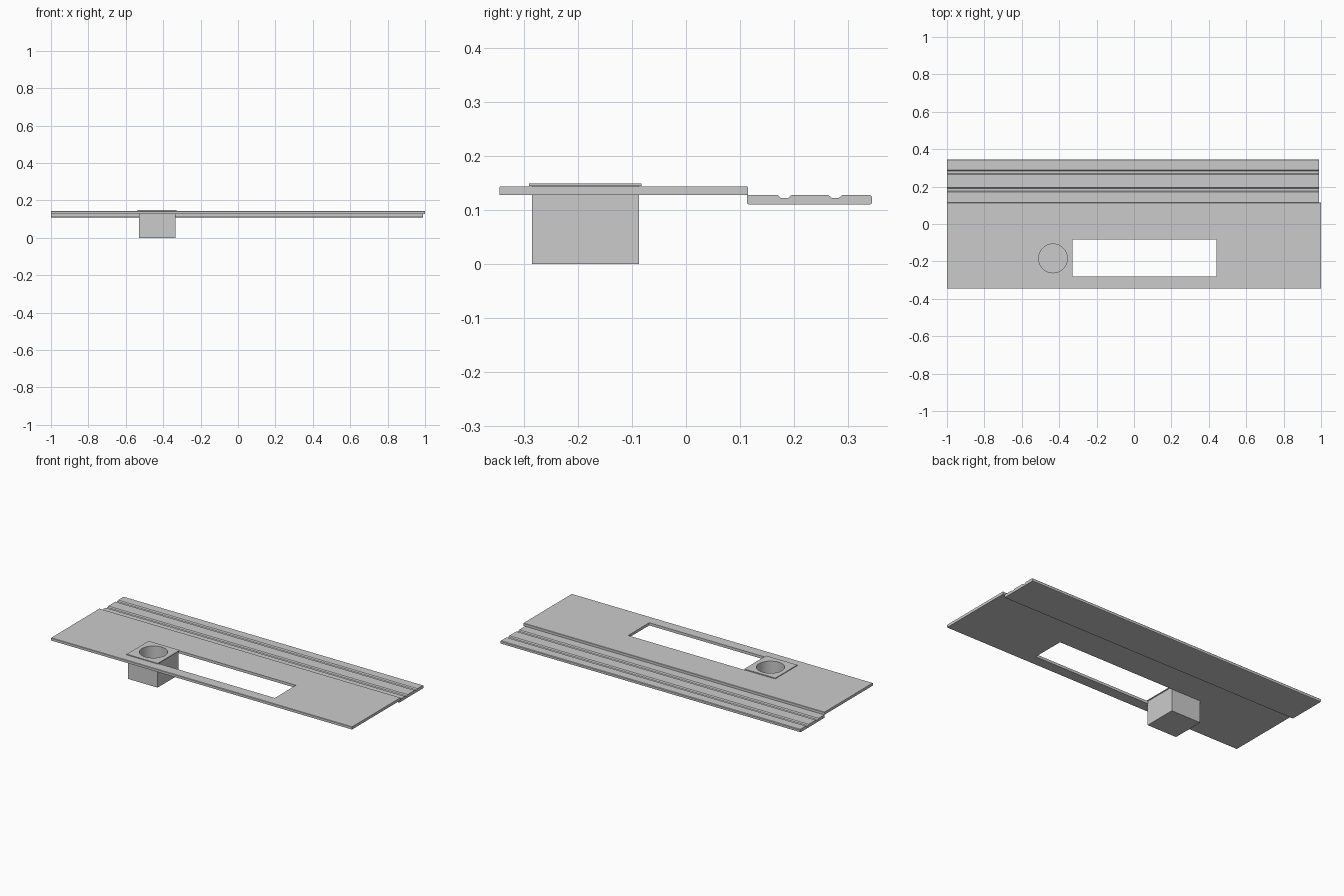
import bpy, bmesh, math
from mathutils import Matrix

if "Cube" in bpy.data.objects:
    bpy.data.objects.remove(bpy.data.objects["Cube"])


def finish(name, bm):
    bmesh.ops.recalc_face_normals(bm, faces=bm.faces)
    me = bpy.data.meshes.new(name)
    bm.to_mesh(me)
    bm.free()
    ob = bpy.data.objects.new(name, me)
    bpy.context.collection.objects.link(ob)
    return ob


def box(name, x, y, z):
    bm = bmesh.new()
    size = [b - a for a, b in (x, y, z)]
    mid = [(a + b) / 2 for a, b in (x, y, z)]
    bmesh.ops.create_cube(bm, size=1, matrix=Matrix.Translation(mid) @ Matrix.Diagonal((*size, 1)))
    return finish(name, bm)


def extrude_x(name, profile, x0, x1):
    bm = bmesh.new()
    face = bm.faces.new([bm.verts.new((x0, y, z)) for y, z in profile])
    ext = bmesh.ops.extrude_face_region(bm, geom=[face])
    verts = [v for v in ext["geom"] if isinstance(v, bmesh.types.BMVert)]
    bmesh.ops.translate(bm, verts=verts, vec=(x1 - x0, 0, 0))
    return finish(name, bm)


def cut(ob, cutter):
    mod = ob.modifiers.new("cut", 'BOOLEAN')
    mod.operation = 'DIFFERENCE'
    mod.solver = 'EXACT'
    mod.object = cutter
    cutter.hide_render = True
    cutter.hide_set(True)


# Main plate with softened top edges and a long slot (the cup sits in its left end)
plate = extrude_x("plate", [(-.346, .128), (.115, .128), (.115, .142), (.113, .144),
                            (-.344, .144), (-.346, .142)], -1, 1)
cut(plate, box("slot_cutter", (-.529, .442), (-.282, -.082), (.05, .25)))

# Lower rear strip with two shallow grooves and rounded edges
profile = [(.113, .128), (.113, .114), (.114, .1115), (.117, .110),
           (.341, .110), (.344, .1115), (.345, .114), (.345, .125), (.342, .128)]
for y in (.277, .183):
    profile += [(y + .013, .128), (y + .007, .1225), (y - .007, .1225), (y - .013, .128)]
extrude_x("grooved_strip", profile, -1, .99)

# Square cup and its thin top flange, both bored by one round well
cup = box("cup_body", (-.53, -.334), (-.286, -.087), (0, .1455))
flange = box("cup_flange", (-.536, -.329), (-.291, -.083), (.1445, .149))
bm = bmesh.new()
bmesh.ops.create_cone(bm, cap_ends=True, segments=32, radius1=.077, radius2=.077,
                      depth=.23, matrix=Matrix.Translation((-.433, -.184, .135)))
well = finish("well_cutter", bm)
union = cup.modifiers.new("join_flange", 'BOOLEAN')
union.operation = 'UNION'
union.solver = 'EXACT'
union.object = flange
flange.hide_render = True
flange.hide_set(True)
cut(cup, well)

# Smooth the round well while keeping hard edges
bpy.context.view_layer.update()
done = bpy.data.meshes.new_from_object(cup.evaluated_get(bpy.context.evaluated_depsgraph_get()))
cup.modifiers.clear()
cup.data = done
bpy.ops.object.select_all(action='DESELECT')
cup.select_set(True)
bpy.context.view_layer.objects.active = cup
bpy.ops.object.shade_smooth_by_angle(angle=math.radians(30))
